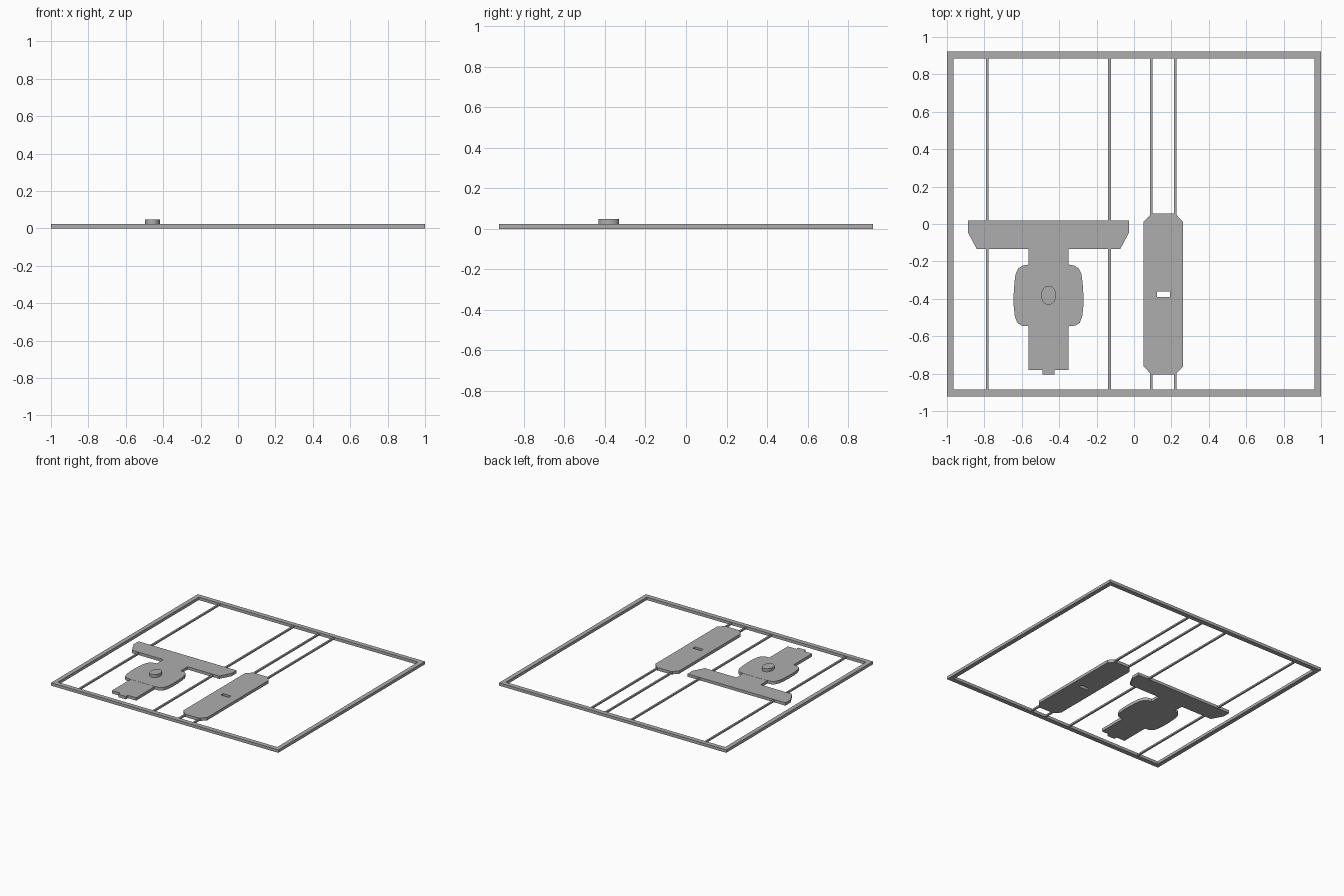
import bpy, bmesh, math

cube = bpy.data.objects.get("Cube")
if cube:
    bpy.data.objects.remove(cube, do_unlink=True)

grey = bpy.data.materials.new("plain grey")
grey.use_nodes = True
grey.diffuse_color = (0.42, 0.42, 0.42, 1)
grey.node_tree.nodes["Principled BSDF"].inputs["Base Color"].default_value = (0.42, 0.42, 0.42, 1)

THICK = 0.023
AXIS = -0.457      # centre line of the aircraft-like piece


def plate(name, outline, z0=0.0, z1=THICK):
    """Extrude a flat outline upward from z0 to z1."""
    bm = bmesh.new()
    face = bm.faces.new([bm.verts.new((x, y, z0)) for x, y in outline])
    up = bmesh.ops.extrude_face_region(bm, geom=[face])["geom"]
    bmesh.ops.translate(bm, vec=(0, 0, z1 - z0),
                        verts=[v for v in up if isinstance(v, bmesh.types.BMVert)])
    bmesh.ops.recalc_face_normals(bm, faces=bm.faces)
    mesh = bpy.data.meshes.new(name)
    bm.to_mesh(mesh)
    bm.free()
    mesh.materials.append(grey)
    obj = bpy.data.objects.new(name, mesh)
    bpy.context.collection.objects.link(obj)
    return obj


def rect(x0, x1, y0, y1):
    return [(x0, y0), (x1, y0), (x1, y1), (x0, y1)]


def mirrored(half, axis):
    """Close a half outline of (offset, y) points across a vertical axis."""
    return ([(axis + d, y) for d, y in half] +
            [(axis - d, y) for d, y in reversed(half)])


def cut(obj, name, outline):
    """Cut an outline right through a plate."""
    cutter = plate(name, outline, -0.1, 0.1)
    cutter.hide_render = True
    cutter.hide_viewport = True
    mod = obj.modifiers.new("opening", "BOOLEAN")
    mod.operation = "DIFFERENCE"
    mod.solver = "EXACT"
    mod.object = cutter


# Outer frame
frame = plate("frame", rect(-1, 1, -0.922, 0.922))
cut(frame, "frame_cutter", rect(-0.965, 0.965, -0.885, 0.885))

# Wing with the stem and tail tab
wing_half = [(0.431, 0.018), (0.431, -0.045), (0.384, -0.133), (0.107, -0.133),
             (0.107, -0.78), (0.033, -0.78), (0.033, -0.805)]
plate("wing_and_stem", mirrored(wing_half, AXIS))

# Rounded body, a hair thicker than the stem
body_half = [(0.107, -0.217), (0.138, -0.222), (0.162, -0.238), (0.176, -0.268),
             (0.182, -0.31), (0.186, -0.37), (0.186, -0.44), (0.180, -0.495),
             (0.167, -0.528), (0.145, -0.543), (0.107, -0.547)]
plate("rounded_body", mirrored(body_half, AXIS), 0, THICK + 0.001)

# Oval peg on the body
oval = [(AXIS + 0.04 * math.cos(a), -0.381 + 0.051 * math.sin(a))
        for a in (math.tau * i / 32 for i in range(32))]
peg = plate("oval_peg", oval, THICK - 0.005, 0.048)

# Long chamfered plate with a slot
long_half = [(0.064, 0.055), (0.105, 0.012), (0.105, -0.762), (0.064, -0.805)]
long_plate = plate("long_plate", mirrored(long_half, 0.157))
cut(long_plate, "slot_cutter", rect(0.123, 0.193, -0.39, -0.362))

# Thin rods joining the pieces to the frame
for x, near, far in ((-0.785, -0.125, 0.01), (-0.131, -0.125, 0.01),
                     (0.093, -0.79, 0.04), (0.221, -0.79, 0.04)):
    for end, y0, y1 in (("front", -0.89, near), ("back", far, 0.89)):
        plate("rod_" + end, rect(x - 0.007, x + 0.007, y0, y1), 0.005, 0.018)

# Smooth the peg wall, keep its rim sharp
bpy.ops.object.select_all(action="DESELECT")
peg.select_set(True)
bpy.context.view_layer.objects.active = peg
bpy.ops.object.shade_smooth_by_angle(angle=math.radians(30))
